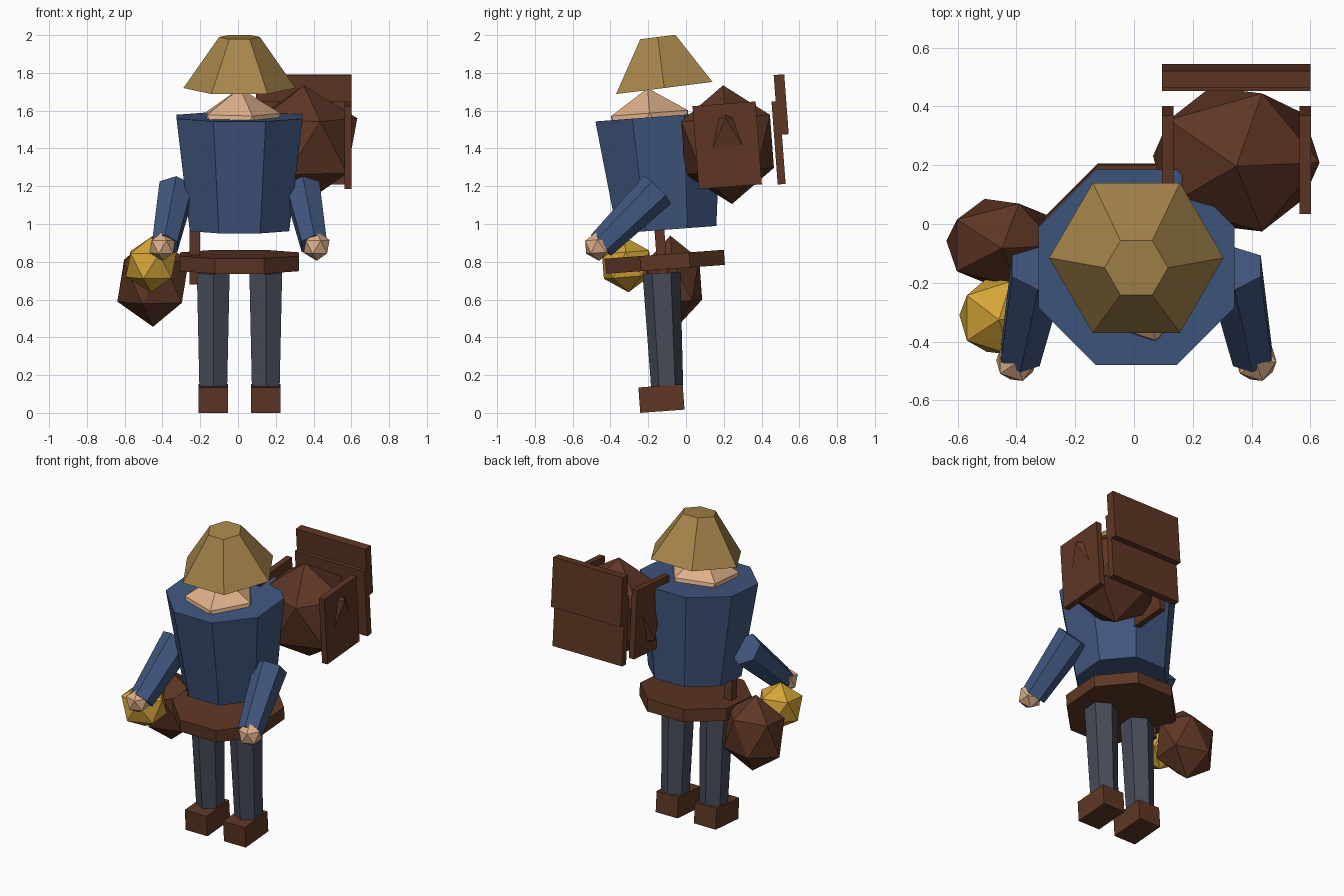
import bpy, bmesh, math
from mathutils import Vector, Matrix

cube = bpy.data.objects.get("Cube")
if cube:
    bpy.data.objects.remove(cube, do_unlink=True)

MID = 0.008                     # body centre line
LEAN = math.radians(4.3)        # the whole figure leans forward


def material(name, rgb):
    lin = [((c / 255 + 0.055) / 1.055) ** 2.4 for c in rgb] + [1.0]
    mat = bpy.data.materials.new(name)
    mat.use_nodes = True
    mat.diffuse_color = lin
    mat.node_tree.nodes["Principled BSDF"].inputs["Base Color"].default_value = lin
    return mat


straw = material("straw", (167, 134, 75))
skin = material("skin", (222, 176, 138))
blue = material("blue cloth", (64, 86, 126))
slate = material("slate cloth", (70, 75, 88))
leather = material("leather", (94, 54, 36))
gold = material("gold", (212, 165, 55))


def finish(name, bm, mat, matrix):
    mesh = bpy.data.meshes.new(name)
    bm.to_mesh(mesh)
    bm.free()
    mesh.materials.append(mat)
    obj = bpy.data.objects.new(name, mesh)
    obj.matrix_world = matrix
    bpy.context.collection.objects.link(obj)
    return obj


def frustum(name, low, high, r_low, r_high, sides, twist, mat):
    """Tapered prism between two points, its side axis kept near world x."""
    low, high = Vector(low), Vector(high)
    axis = high - low
    z = axis.normalized()
    x = (Vector((1, 0, 0)) - z * z.x).normalized()
    frame = Matrix((x, z.cross(x), z)).transposed().to_4x4()
    bm = bmesh.new()
    bmesh.ops.create_cone(bm, cap_ends=True, segments=sides, radius1=r_low,
                          radius2=r_high, depth=axis.length,
                          matrix=Matrix.Rotation(math.radians(twist), 4, "Z"))
    return finish(name, bm, mat, Matrix.Translation((low + high) / 2) @ frame)


def leaning(center):
    return Matrix.Translation(center) @ Matrix.Rotation(LEAN, 4, "X")


def box(name, center, size, mat):
    bm = bmesh.new()
    bmesh.ops.create_cube(bm, size=1, matrix=Matrix.Diagonal((*size, 1)))
    return finish(name, bm, mat, leaning(center))


def ball(name, center, radii, mat):
    bm = bmesh.new()
    bmesh.ops.create_icosphere(bm, subdivisions=1, radius=1,
                               matrix=Matrix.Diagonal((*radii, 1)))
    return finish(name, bm, mat, leaning(center))


# Head, hat and body
frustum("hat", (MID, -0.115, 1.72), (MID, -0.149, 1.99), 0.297, 0.108, 6, 30, straw)
ball("head", (0.01, -0.185, 1.48), (0.24, 0.24, 0.24), skin)
frustum("jacket", (MID, -0.102, 0.97), (MID, -0.147, 1.568), 0.285, 0.361, 8, 22.5, blue)
frustum("belt", (MID, -0.108, 0.76), (MID, -0.114, 0.84), 0.341, 0.341, 8, 22.5, leather)

# Limbs
for side, word in ((-1, "right"), (1, "left")):
    def at(x, y, z):
        return (MID + side * x, y, z)

    frustum(word + "_arm", at(0.395, -0.45, 0.887), at(0.335, -0.152, 1.18),
            0.077, 0.103, 6, 0, blue)
    ball(word + "_hand", at(0.408, -0.466, 0.882), (0.077, 0.077, 0.077), skin)
    frustum(word + "_leg", at(0.139, -0.10, 0.14), at(0.139, -0.13, 0.74),
            0.085, 0.1, 6, 0, slate)
    box(word + "_boot", at(0.139, -0.13, 0.076), (0.158, 0.235, 0.135), leather)

# Hip bag, its strap and the lantern
ball("hip_bag", (-0.45, -0.065, 0.697), (0.211, 0.168, 0.242), leather)
box("bag_strap", (-0.228, -0.13, 0.825), (0.055, 0.052, 0.29), leather)
ball("lantern", (-0.46, -0.315, 0.785), (0.15, 0.147, 0.147), gold)

# Backpack with side plates, back plate and top flap
ball("backpack", (0.348, 0.22, 1.42), (0.317, 0.277, 0.315), leather)
for x, word in ((0.115, "inner"), (0.583, "outer")):
    box(word + "_side_plate", (x, 0.218, 1.417), (0.038, 0.335, 0.44), leather)
box("back_plate", (0.348, 0.49, 1.43), (0.505, 0.042, 0.44), leather)
box("back_flap", (0.348, 0.504, 1.632), (0.505, 0.056, 0.318), leather)
